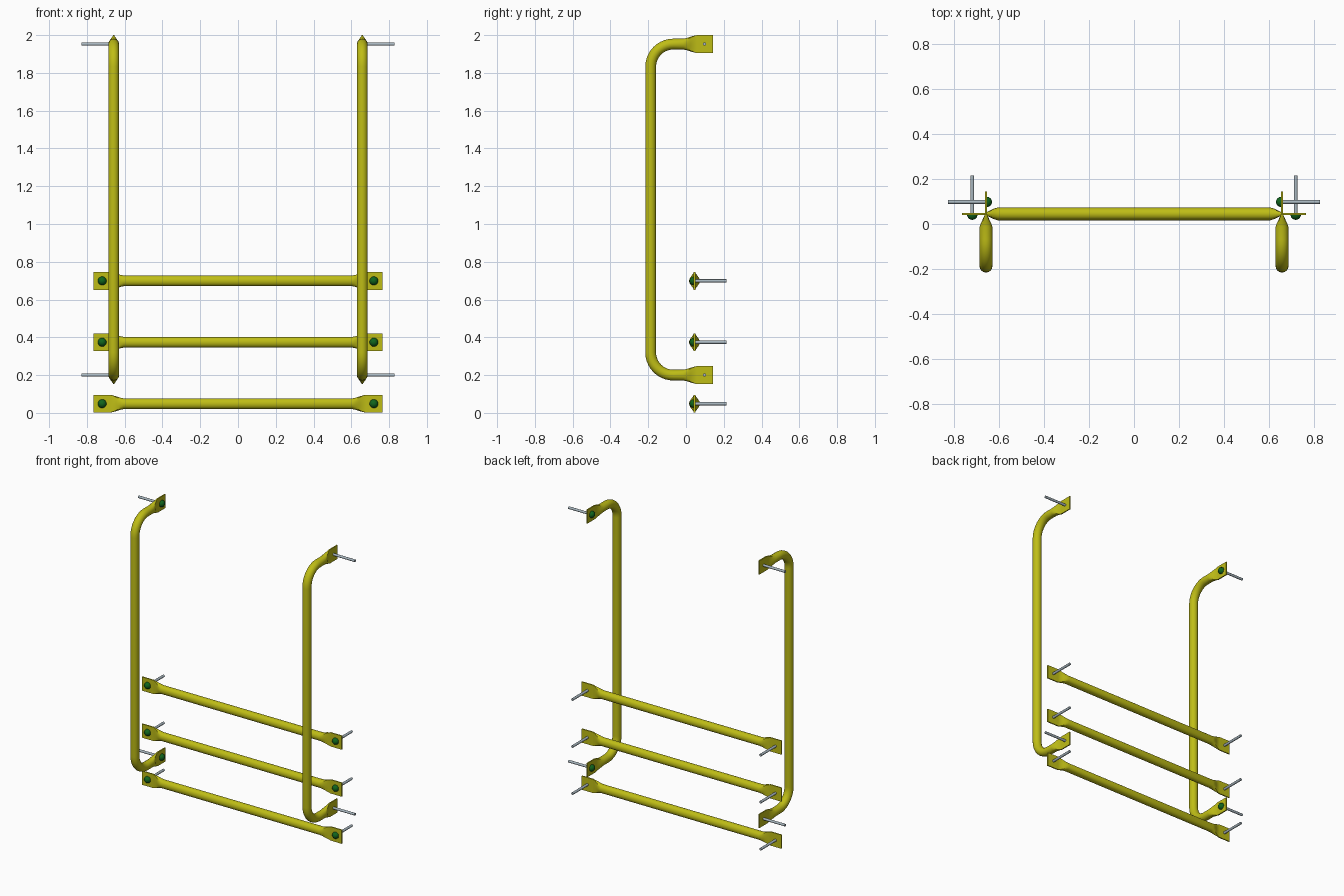
import bpy, bmesh, math
from mathutils import Vector

if "Cube" in bpy.data.objects:
    bpy.data.objects.remove(bpy.data.objects["Cube"])

def material(name, rgb):
    m = bpy.data.materials.new(name)
    m.diffuse_color = (*rgb, 1)
    m.use_nodes = True
    m.node_tree.nodes["Principled BSDF"].inputs["Base Color"].default_value = m.diffuse_color
    return m

YELLOW = material("yellow paint", (0.52, 0.51, 0.008))
GREEN = material("green bolt head", (0.005, 0.13, 0.012))
STEEL = material("steel", (0.40, 0.48, 0.53))

R, HALF_W, HALF_T, SIDES = 0.0285, 0.0475, 0.004, 24

def finish(name, bm, mat, angle=35):
    bmesh.ops.recalc_face_normals(bm, faces=bm.faces)
    me = bpy.data.meshes.new(name)
    bm.to_mesh(me)
    bm.free()
    me.materials.append(mat)
    ob = bpy.data.objects.new(name, me)
    bpy.context.collection.objects.link(ob)
    bpy.ops.object.select_all(action='DESELECT')
    ob.select_set(True)
    bpy.context.view_layer.objects.active = ob
    bpy.ops.object.shade_smooth_by_angle(angle=math.radians(angle))
    return ob

def section(t):
    """Cross-section going from round (t=0) to a flat bar (t=1)."""
    hw = R + (HALF_W - R) * t
    ht = R + (HALF_T - R) * min(1, t * 1.15)
    pts = []
    for i in range(SIDES):
        a = 2 * math.pi * i / SIDES
        c, s = math.cos(a), math.sin(a)
        k = 1 + t * (1 / max(abs(c), abs(s)) - 1)
        pts.append((c * k * hw, s * k * ht))
    return pts

# Distance from the tube end -> flatness
FLARE = [(0, 1), (0.085, 1), (0.1, 0.85), (0.12, 0.55), (0.14, 0.2), (0.158, 0)]

def tube(name, end_a, dir_a, middle, end_b, dir_b, thin):
    """Round tube with flattened ends; thin is the plate normal."""
    a, b, da, db = map(Vector, (end_a, end_b, dir_a, dir_b))
    rings = [(a + da * d, da, t) for d, t in FLARE]
    rings += [(Vector(p), Vector(d), 0) for p, d in middle]
    rings += [(b - db * d, db, t) for d, t in reversed(FLARE)]
    n = Vector(thin)
    bm = bmesh.new()
    loops = []
    for p, d, t in rings:
        w = d.cross(n)
        loops.append([bm.verts.new(p + w * u + n * v) for u, v in section(t)])
    for l0, l1 in zip(loops, loops[1:]):
        for i in range(SIDES):
            j = (i + 1) % SIDES
            bm.faces.new((l0[i], l0[j], l1[j], l1[i]))
    bm.faces.new(loops[0])
    bm.faces.new(loops[-1])
    finish(name, bm, YELLOW)

def bolt(name, pos, direction):
    """Steel shank along direction, green domed head on the other side."""
    pos, d = Vector(pos), Vector(direction)
    rot = d.to_track_quat('Z', 'Y').to_matrix().to_4x4()
    bm = bmesh.new()
    bmesh.ops.create_cone(bm, cap_ends=True, segments=16, radius1=0.0085,
                          radius2=0.0085, depth=0.17)
    bmesh.ops.transform(bm, matrix=rot, verts=bm.verts)
    bmesh.ops.translate(bm, vec=pos + d * 0.085, verts=bm.verts)
    finish(name + "_shank", bm, STEEL)
    bm = bmesh.new()
    bmesh.ops.create_uvsphere(bm, u_segments=20, v_segments=12, radius=0.023)
    bmesh.ops.bisect_plane(bm, geom=bm.verts[:] + bm.edges[:] + bm.faces[:],
                           plane_co=(0, 0, 0), plane_no=(0, 0, 1), clear_outer=True)
    bmesh.ops.holes_fill(bm, edges=[e for e in bm.edges if e.is_boundary])
    bmesh.ops.transform(bm, matrix=rot, verts=bm.verts)
    bmesh.ops.translate(bm, vec=pos - d * HALF_T * 0.9, verts=bm.verts)
    finish(name + "_head", bm, GREEN)

# Horizontal rungs
PLATE_Y, RUNG_END = 0.045, 0.764
for i, z in enumerate((0.0485, 0.374, 0.699)):
    tube(f"rung_{i}", (-RUNG_END, PLATE_Y, z), (1, 0, 0), [],
         (RUNG_END, PLATE_Y, z), (1, 0, 0), (0, 1, 0))
    for s in (-1, 1):
        bolt(f"rung_bolt_{i}_{s}", (s * 0.719, PLATE_Y, z), (0, 1, 0))

# Bent side rails
LOW, HIGH, FRONT, BACK, BEND = 0.2, 1.9525, -0.187, 0.144, 0.12
for s in (-1, 1):
    x = s * 0.658
    middle = []
    for cz, start in ((LOW + BEND, 0), (HIGH - BEND, 90)):
        for k in range(11):
            a = math.radians(start + 9 * k)
            # sweep from the bottom (-z) through the front (-y) to the top (+z)
            middle.append(((x, FRONT + BEND - BEND * math.sin(a), cz - BEND * math.cos(a)),
                           (0, -math.cos(a), math.sin(a))))
    tube(f"side_rail_{s}", (x, BACK, LOW), (0, -1, 0), middle,
         (x, BACK, HIGH), (0, 1, 0), (1, 0, 0))
    for z in (LOW, HIGH):
        bolt(f"rail_bolt_{s}_{z}", (x, 0.098, z), (s, 0, 0))
